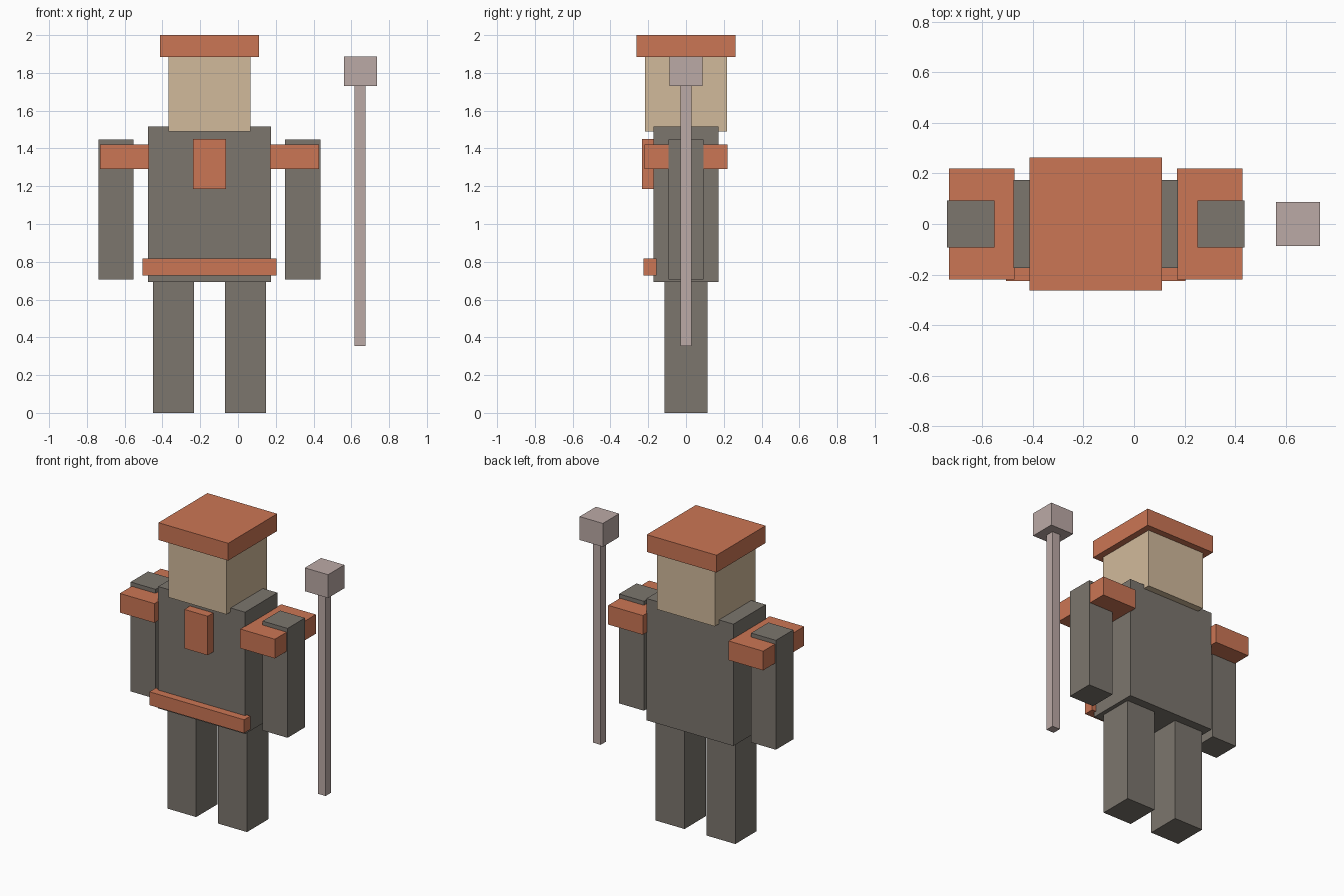
import bpy

if "Cube" in bpy.data.objects:
    bpy.data.objects.remove(bpy.data.objects["Cube"])

CX = -0.151  # figure's own symmetry line (the staff offsets the whole model)


def material(name, rgb):
    m = bpy.data.materials.new(name)
    m.diffuse_color = (*rgb, 1)
    m.use_nodes = True
    m.node_tree.nodes["Principled BSDF"].inputs["Base Color"].default_value = m.diffuse_color
    return m


CLOTH = material("dark_cloth", (0.20, 0.18, 0.155))
TRIM = material("orange_trim", (0.60, 0.18, 0.09))
SKIN = material("skin", (0.64, 0.49, 0.33))
STAFF = material("staff_wood", (0.50, 0.40, 0.38))


def box(name, x, y, z, mat):
    """Box from (min, max) ranges on each axis."""
    bpy.ops.mesh.primitive_cube_add(size=1, location=[(a + b) / 2 for a, b in (x, y, z)])
    ob = bpy.context.object
    ob.name = name
    ob.scale = [b - a for a, b in (x, y, z)]
    bpy.ops.object.transform_apply(location=False, rotation=False, scale=True)
    ob.data.materials.append(mat)


def centred(name, half_x, y, z, mat):
    box(name, (CX - half_x, CX + half_x), y, z, mat)


def pair(name, near, far, y, z, mat):
    """Mirrored pair, distances measured out from the figure's centre line."""
    box("left_" + name, (CX - far, CX - near), y, z, mat)
    box("right_" + name, (CX + near, CX + far), y, z, mat)


# Body
centred("torso", 0.325, (-0.173, 0.173), (0.693, 1.517), CLOTH)
centred("head", 0.217, (-0.218, 0.218), (1.49, 1.89), SKIN)
pair("leg", 0.082, 0.298, (-0.114, 0.114), (0, 0.70), CLOTH)
pair("arm", 0.401, 0.587, (-0.093, 0.093), (0.707, 1.447), CLOTH)

# Clothing trim
centred("hat", 0.261, (-0.262, 0.262), (1.883, 2.0), TRIM)
pair("shoulder_pad", 0.321, 0.580, (-0.219, 0.219), (1.29, 1.42), TRIM)
centred("chest_badge", 0.087, (-0.233, -0.172), (1.185, 1.449), TRIM)
centred("belt", 0.354, (-0.225, -0.157), (0.727, 0.817), TRIM)

# Staff
box("staff_shaft", (0.618, 0.676), (-0.029, 0.029), (0.353, 1.74), STAFF)
box("staff_head", (0.561, 0.735), (-0.087, 0.087), (1.73, 1.888), STAFF)
